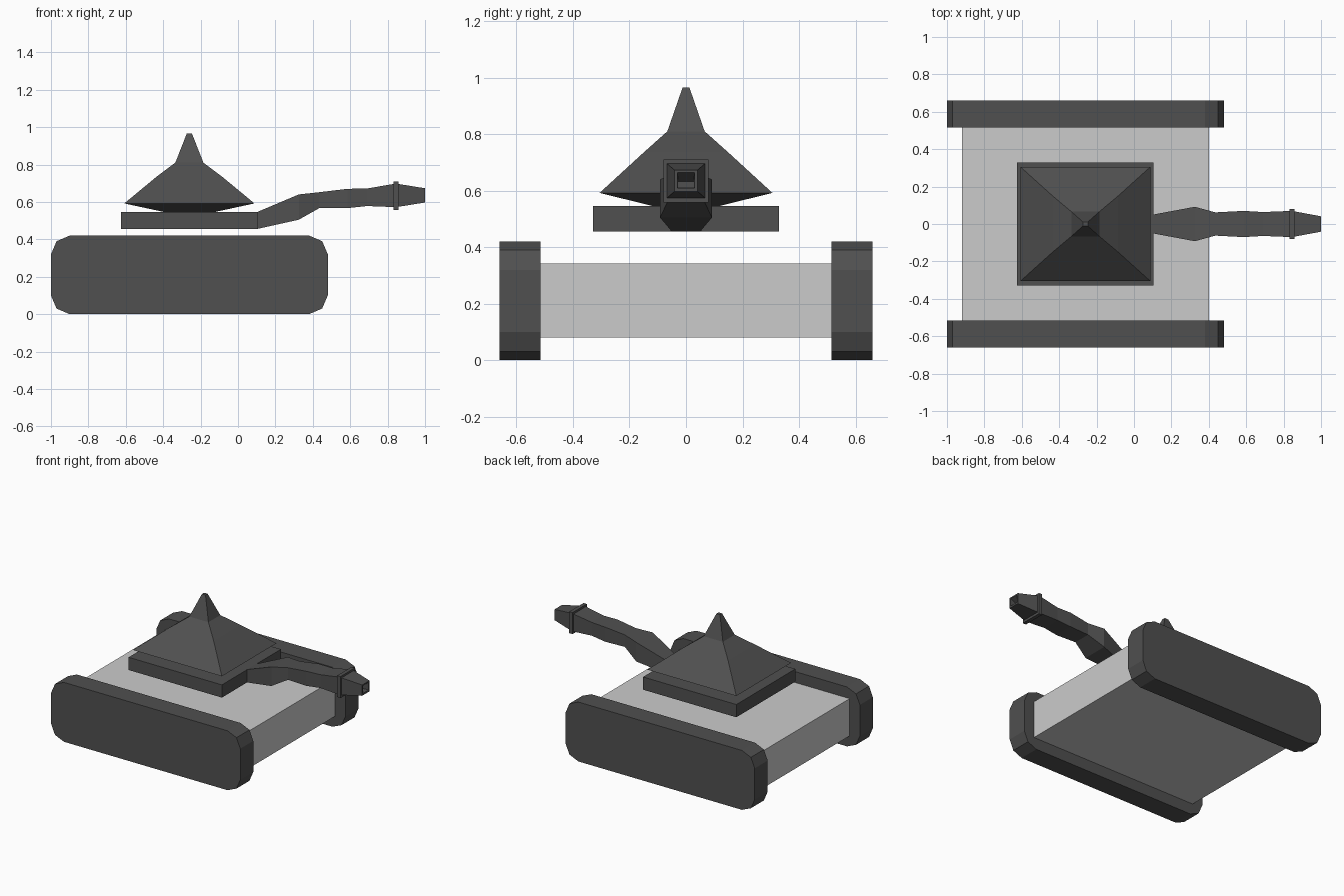
import bpy, bmesh

if "Cube" in bpy.data.objects:
    bpy.data.objects.remove(bpy.data.objects["Cube"])

def material(name, v):
    m = bpy.data.materials.new(name)
    m.diffuse_color = (v, v, v, 1)
    m.use_nodes = True
    m.node_tree.nodes["Principled BSDF"].inputs["Base Color"].default_value = m.diffuse_color
    return m

DARK = material("dark grey", 0.08)
LIGHT = material("light grey", 0.6)
CX = -0.26  # body centre along x

def loft(name, rings, mat):
    """Skin a list of equal-sized vertex rings and cap both ends."""
    bm = bmesh.new()
    loops = [[bm.verts.new(p) for p in r] for r in rings]
    n = len(loops[0])
    for a, b in zip(loops, loops[1:]):
        for i in range(n):
            j = (i + 1) % n
            bm.faces.new((a[i], a[j], b[j], b[i]))
    bm.faces.new(loops[0][::-1])
    bm.faces.new(loops[-1])
    bmesh.ops.recalc_face_normals(bm, faces=bm.faces[:])
    me = bpy.data.meshes.new(name)
    bm.to_mesh(me)
    bm.free()
    me.materials.append(mat)
    ob = bpy.data.objects.new(name, me)
    bpy.context.collection.objects.link(ob)
    return ob

def z_ring(z, hx, hy):
    return [(CX + sx * hx, sy * hy, z) for sx, sy in ((-1, -1), (1, -1), (1, 1), (-1, 1))]

def x_ring(x, hy, z0, z1):
    return [(x, -hy, z0), (x, hy, z0), (x, hy, z1), (x, -hy, z1)]

# hull and floating turret plate
loft("hull", [z_ring(0.08, 0.66, 0.52), z_ring(0.343, 0.66, 0.52)], LIGHT)
loft("turret_plate", [z_ring(0.455, 0.365, 0.33), z_ring(0.545, 0.365, 0.33)], DARK)

# tracks: slab with rounded corners
corner = [(0.74, 0.11), (0.71, 0.18), (0.64, 0.21)]
profile = (corner + [(-x, z) for x, z in corner[::-1]]
           + [(-x, -z) for x, z in corner] + [(x, -z) for x, z in corner[::-1]])
for side, s in (("right", -1), ("left", 1)):
    loft(side + "_track",
         [[(CX + x, s * y, 0.21 + z) for x, z in profile] for y in (0.515, 0.66)], DARK)

# pointed turret roof
loft("turret_roof", [z_ring(z, hx, hy) for z, hx, hy in (
    (0.545, 0.13, 0.115), (0.592, 0.348, 0.306), (0.735, 0.175, 0.15),
    (0.81, 0.075, 0.066), (0.965, 0.014, 0.012))], DARK)

# gun barrel, ending in a recessed muzzle
loft("gun_barrel", [x_ring(*r) for r in (
    (0.10, 0.05, 0.455, 0.545), (0.325, 0.092, 0.505, 0.64), (0.435, 0.062, 0.567, 0.652),
    (0.585, 0.07, 0.567, 0.67), (0.69, 0.064, 0.578, 0.672), (0.845, 0.07, 0.572, 0.698),
    (1.0, 0.041, 0.597, 0.673), (1.0, 0.03, 0.61, 0.664), (0.94, 0.028, 0.612, 0.632))], DARK)

# collar around the muzzle end
loft("barrel_collar", [x_ring(x, 0.08, 0.558, 0.71) for x in (0.832, 0.858)], DARK)
